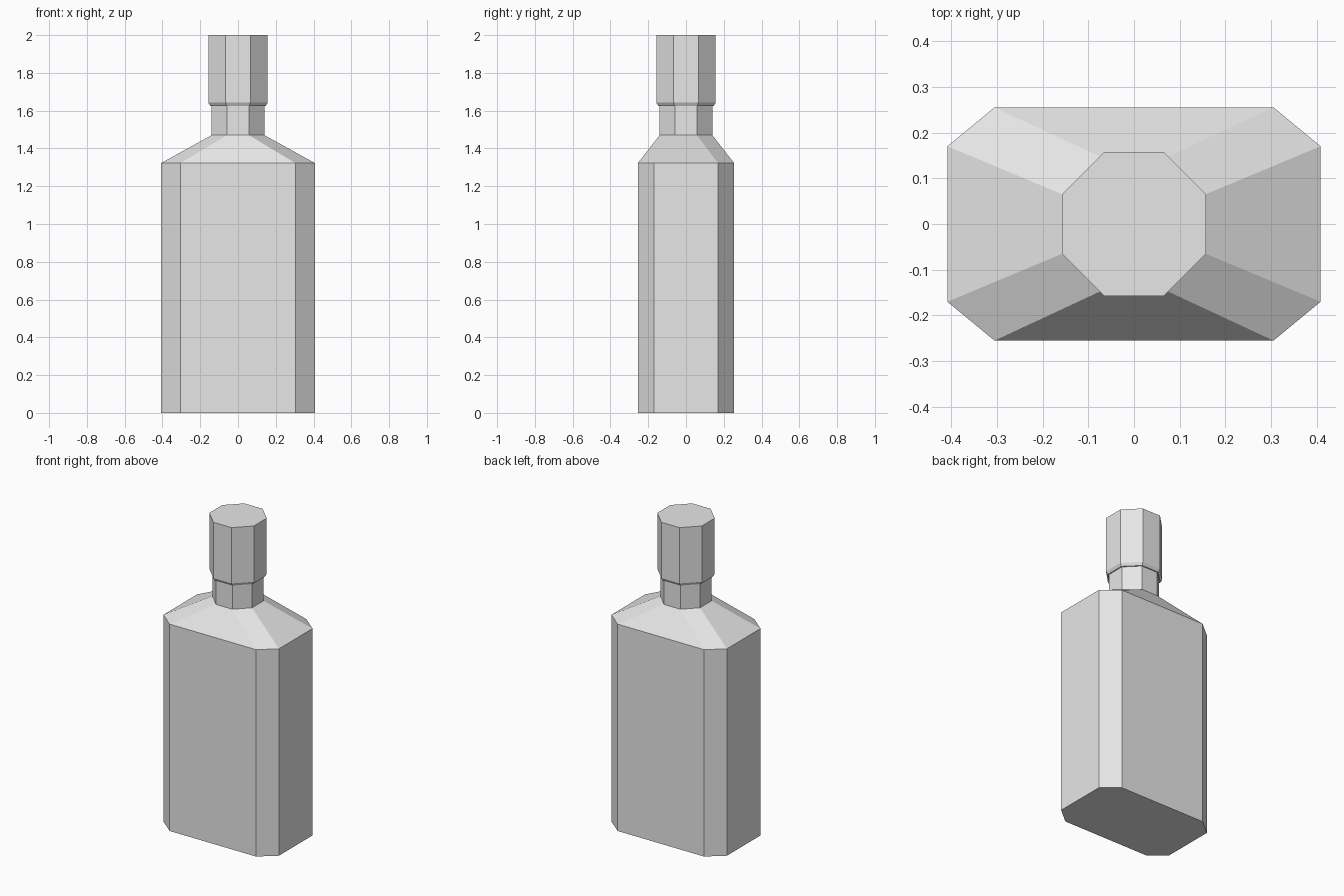
import bpy
import bmesh

cube = bpy.data.objects.get("Cube")
if cube:
    bpy.data.objects.remove(cube, do_unlink=True)

grey = bpy.data.materials.new("plain_grey")
grey.use_nodes = True
colour = (0.8, 0.8, 0.8, 1)
grey.diffuse_color = colour
grey.node_tree.nodes["Principled BSDF"].inputs["Base Color"].default_value = colour


def octagon(hx, hy, cx, cy):
    """Rectangle of half size hx, hy whose cut corners start at cx and cy."""
    quarter = [(hx, cy), (cx, hy)]
    half = quarter + [(-x, y) for x, y in reversed(quarter)]
    return half + [(-x, -y) for x, y in half]


def loft(name, sections):
    """Skin a stack of (height, outline) sections and cap both ends."""
    bm = bmesh.new()
    rings = [[bm.verts.new((x, y, z)) for x, y in outline] for z, outline in sections]
    for low, high in zip(rings, rings[1:]):
        for i in range(len(low)):
            j = (i + 1) % len(low)
            bm.faces.new((low[i], low[j], high[j], high[i]))
    bm.faces.new(rings[0][::-1])
    bm.faces.new(rings[-1])
    bmesh.ops.recalc_face_normals(bm, faces=bm.faces)
    mesh = bpy.data.meshes.new(name)
    bm.to_mesh(mesh)
    bm.free()
    mesh.materials.append(grey)
    obj = bpy.data.objects.new(name, mesh)
    bpy.context.collection.objects.link(obj)
    return obj


body = octagon(0.408, 0.255, 0.305, 0.17)
neck = octagon(0.14, 0.14, 0.058, 0.058)
lip = octagon(0.147, 0.147, 0.061, 0.061)
cap = octagon(0.157, 0.157, 0.065, 0.065)

# Body, sloping shoulders and neck
loft("bottle", [(0, body), (1.322, body), (1.47, neck), (1.63, neck)])

# Cap with a chamfered lower rim
loft("cap", [(1.625, lip), (1.643, cap), (2, cap)])
